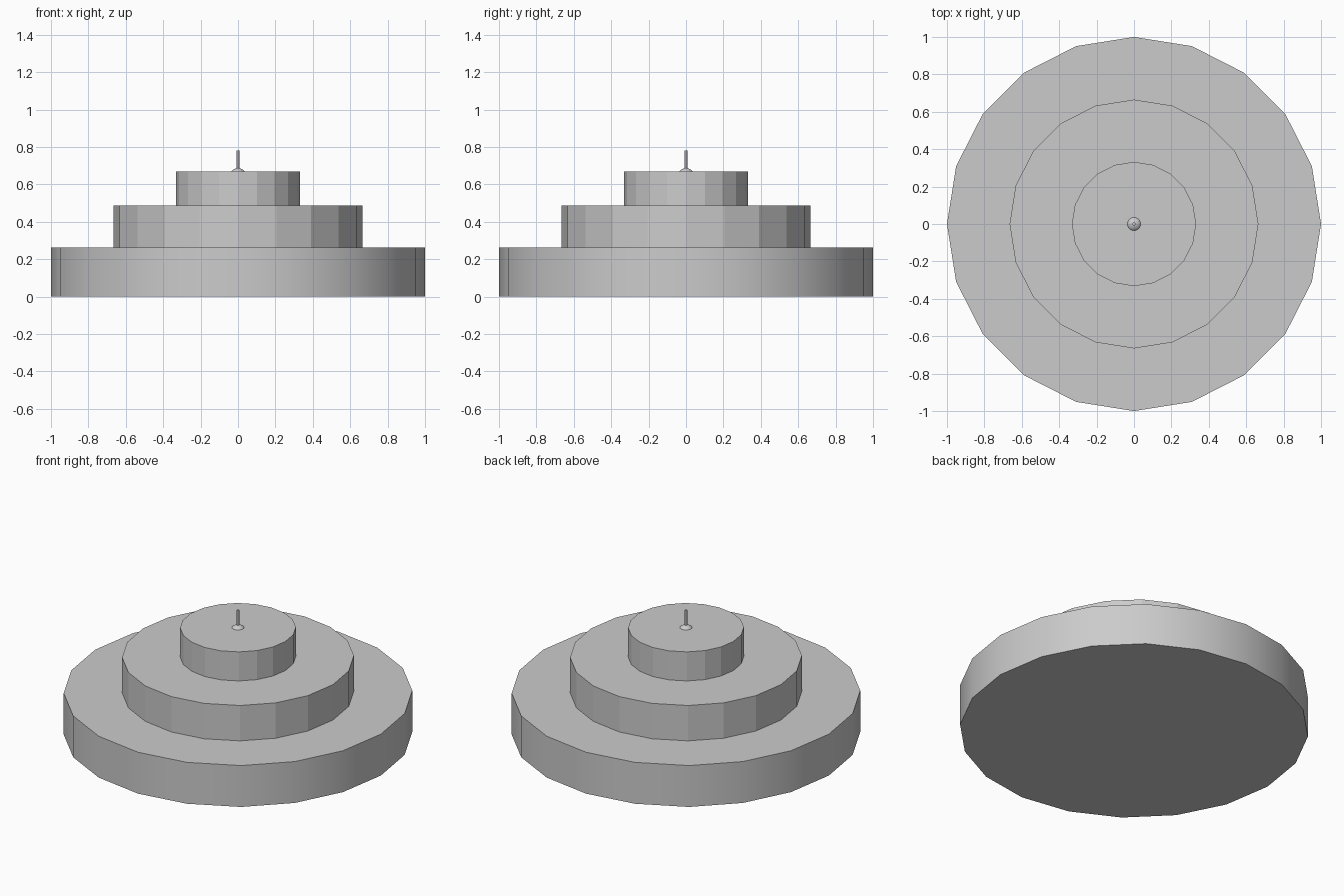
import bpy
import math

if "Cube" in bpy.data.objects:
    bpy.data.objects.remove(bpy.data.objects["Cube"])


def lathe(name, profile, sides, smooth=False):
    """Revolve (radius, z) rings about z; close both ends with flat caps."""
    verts = [(r * math.cos(2 * math.pi * i / sides),
              r * math.sin(2 * math.pi * i / sides), z)
             for r, z in profile for i in range(sides)]
    faces = [tuple(range(sides))[::-1]]
    for k in range(len(profile) - 1):
        a, b = k * sides, (k + 1) * sides
        for i in range(sides):
            j = (i + 1) % sides
            faces.append((a + i, a + j, b + j, b + i))
    last = (len(profile) - 1) * sides
    faces.append(tuple(range(last, last + sides)))
    mesh = bpy.data.meshes.new(name)
    mesh.from_pydata(verts, [], faces)
    obj = bpy.data.objects.new(name, mesh)
    bpy.context.collection.objects.link(obj)
    if smooth:
        bpy.context.view_layer.objects.active = obj
        obj.select_set(True)
        bpy.ops.object.shade_smooth_by_angle(angle=math.radians(30))
        obj.select_set(False)
    return obj


# Three stacked round tiers, 20 sides each
tiers = [("bottom_tier", 1.0, 0.0, 0.262, True),
         ("middle_tier", 0.665, 0.262, 0.486, False),
         ("top_tier", 0.332, 0.486, 0.67, False)]
for name, radius, z0, z1, smooth in tiers:
    lathe(name, [(radius, z0), (radius, z1)], 20, smooth)

# Small domed collar under the pin
lathe("pin_collar", [(0.035, 0.67), (0.031, 0.675), (0.022, 0.681), (0.009, 0.687)], 20, True)

# Thin upright pin on top
lathe("pin", [(0.008, 0.67), (0.008, 0.78)], 12, True)
